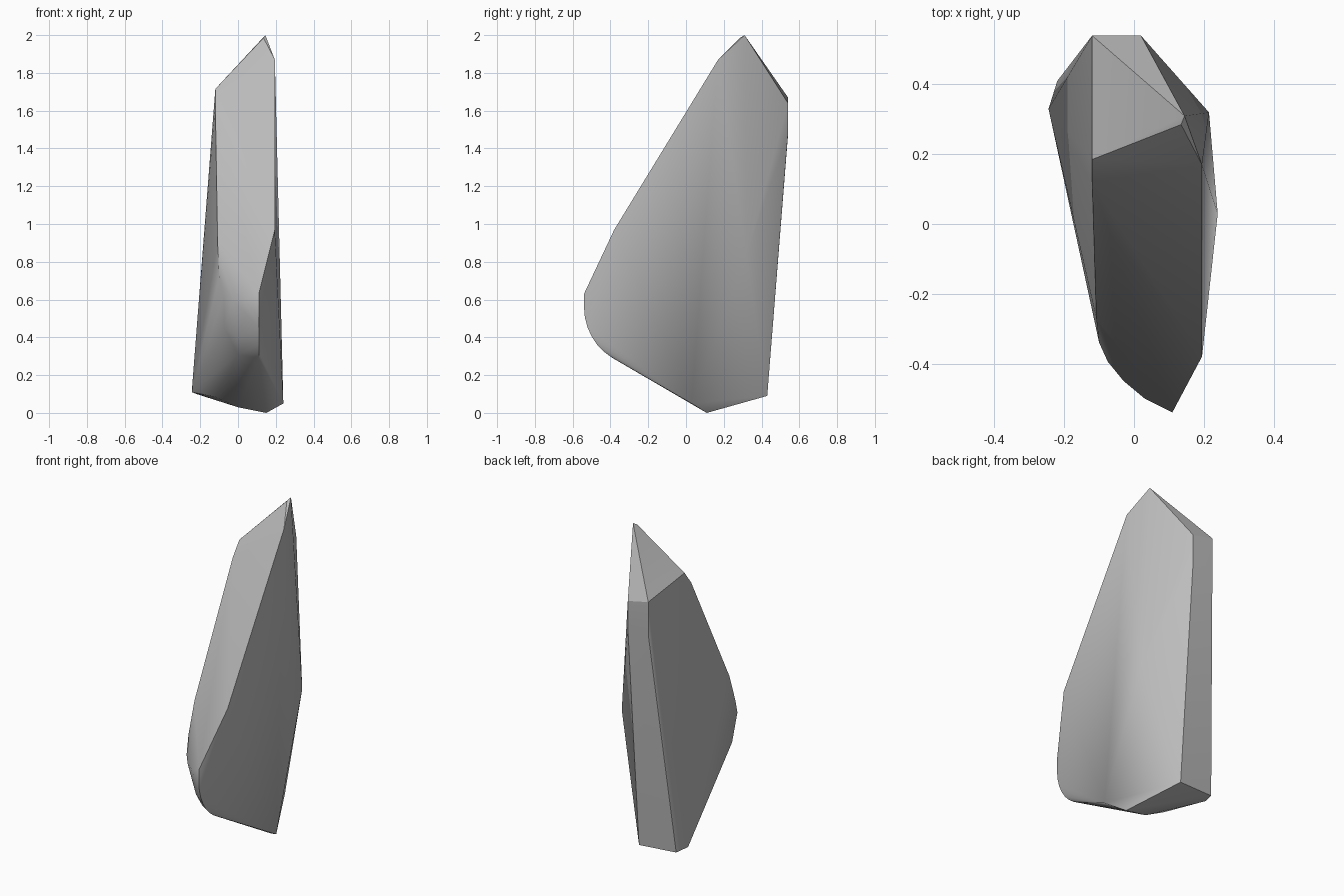
import bpy
import bmesh
import math

if "Cube" in bpy.data.objects:
    bpy.data.objects.remove(bpy.data.objects["Cube"], do_unlink=True)

# Stone colour
stone = bpy.data.materials.new("stone grey")
stone.use_nodes = True
colour = (0.5, 0.5, 0.5, 1)
stone.diffuse_color = colour
stone.node_tree.nodes["Principled BSDF"].inputs["Base Color"].default_value = colour

# Corner points of the shard, grouped by region
tip = [(.145, .31, 2), (.135, .285, 1.985), (.195, .17, 1.87),
       (-.12, .185, 1.715), (-.12, .12, 1.63)]
back = [(-.12, .54, 1.67), (.02, .54, 1.64), (-.12, .54, 1.47), (.02, .54, 1.48)]
right_side = [(.215, .32, .83), (.195, -.38, .97)]
base = [(.24, .03, .05), (.15, .11, 0), (.02, .43, .09), (-.22, .41, .1),
        (-.245, .33, .11), (-.12, .12, .085), (0, .1, .03)]
# Worn, rounded front corner
left_ridge = [(-.108, -.27, .9), (-.1, -.34, .72), (-.075, -.395, .62),
              (-.03, -.45, .6), (.03, -.5, .6),
              (-.07, -.35, .45), (0, -.41, .4), (0, -.35, .31)]
nose = [(.11, -.54, .63)]
for i in range(7):
    t = math.radians(i * 10)
    nose.append((.11, -.54 + .34 * (1 - math.cos(t)) * .88, .56 - .31 * math.sin(t)))

# Wrap the points in a convex skin
bm = bmesh.new()
for p in tip + back + right_side + base + left_ridge + nose:
    bm.verts.new(p)
hull = bmesh.ops.convex_hull(bm, input=bm.verts[:])
loose = {g for g in hull["geom_interior"] + hull["geom_unused"]
         if isinstance(g, bmesh.types.BMVert)}
bmesh.ops.delete(bm, geom=list(loose), context='VERTS')
bmesh.ops.dissolve_limit(bm, angle_limit=math.radians(1.5), verts=bm.verts[:], edges=bm.edges[:])
bmesh.ops.recalc_face_normals(bm, faces=bm.faces[:])

mesh = bpy.data.meshes.new("rock_shard")
bm.to_mesh(mesh)
bm.free()
mesh.materials.append(stone)
rock = bpy.data.objects.new("rock_shard", mesh)
bpy.context.collection.objects.link(rock)

# Smooth the worn areas, keep the broken edges sharp
bpy.ops.object.select_all(action='DESELECT')
rock.select_set(True)
bpy.context.view_layer.objects.active = rock
bpy.ops.object.shade_smooth_by_angle(angle=math.radians(30))
